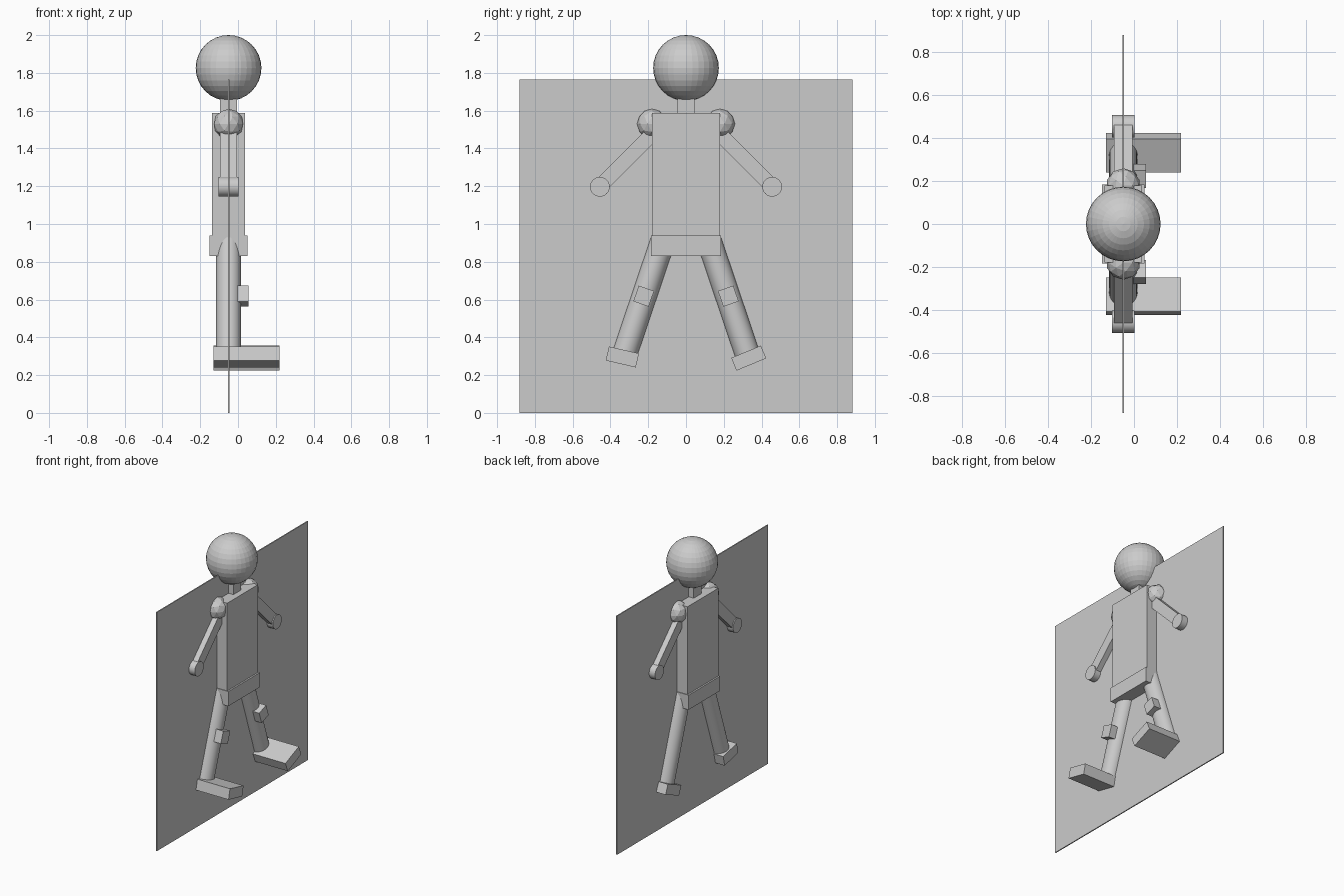
import bpy, math
from mathutils import Vector

if "Cube" in bpy.data.objects:
    bpy.data.objects.remove(bpy.data.objects["Cube"])

CX = -0.05  # shared centre plane of the figure


def box(name, loc, size, tilt=0):
    bpy.ops.mesh.primitive_cube_add(size=1, location=loc, rotation=(tilt, 0, 0))
    o = bpy.context.object
    o.name = name
    o.scale = size
    return o


def limb_angle(a, b):
    # tilt about x that points local z from a to b
    d = Vector(b) - Vector(a)
    return math.atan2(-d.y, d.z), d.length, (Vector(a) + Vector(b)) / 2


def cylinder(name, loc, r, depth, rot):
    bpy.ops.mesh.primitive_cylinder_add(vertices=32, radius=r, depth=depth, location=loc, rotation=rot)
    bpy.context.object.name = name
    bpy.ops.object.shade_smooth_by_angle(angle=math.radians(30))


# Upright backing panel
box("panel", (CX, 0, 0.8825), (0.008, 1.765, 1.765))

# Head, neck, torso, hips
bpy.ops.mesh.primitive_uv_sphere_add(segments=32, ring_count=16, radius=0.174, location=(CX, 0, 1.826))
bpy.context.object.name = "head"
box("neck", (CX, 0, 1.63), (0.088, 0.09, 0.14))
box("torso", (CX, 0, 1.26), (0.176, 0.36, 0.655))
box("hips", (CX, 0, 0.885), (0.2, 0.37, 0.108))

for s, side in ((-1, "right"), (1, "left")):
    # Shoulder, arm, hand
    bpy.ops.mesh.primitive_ico_sphere_add(subdivisions=2, radius=0.08, location=(CX, s * 0.18, 1.53))
    bpy.context.object.name = side + "_shoulder"
    tilt, length, mid = limb_angle((CX, s * 0.16, 1.495), (CX, s * 0.45, 1.205))
    box(side + "_arm", mid, (0.088, 0.077, length), tilt)
    cylinder(side + "_hand", (CX, s * 0.456, 1.197), 0.052, 0.104, (0, math.pi / 2, 0))

    # Leg and knee pad
    tilt, length, mid = limb_angle((CX, s * 0.325, 0.31), (CX, s * 0.12, 0.918))
    cylinder(side + "_leg", mid, 0.066, length, (tilt, 0, 0))
    box(side + "_knee", (0.015, s * 0.224, 0.618), (0.08, 0.086, 0.088), s * math.radians(19))

# Feet, tilted by different amounts
box("right_foot", (0.045, -0.337, 0.296), (0.35, 0.163, 0.076), math.radians(-13))
box("left_foot", (0.045, 0.332, 0.29), (0.35, 0.17, 0.073), math.radians(22.5))
